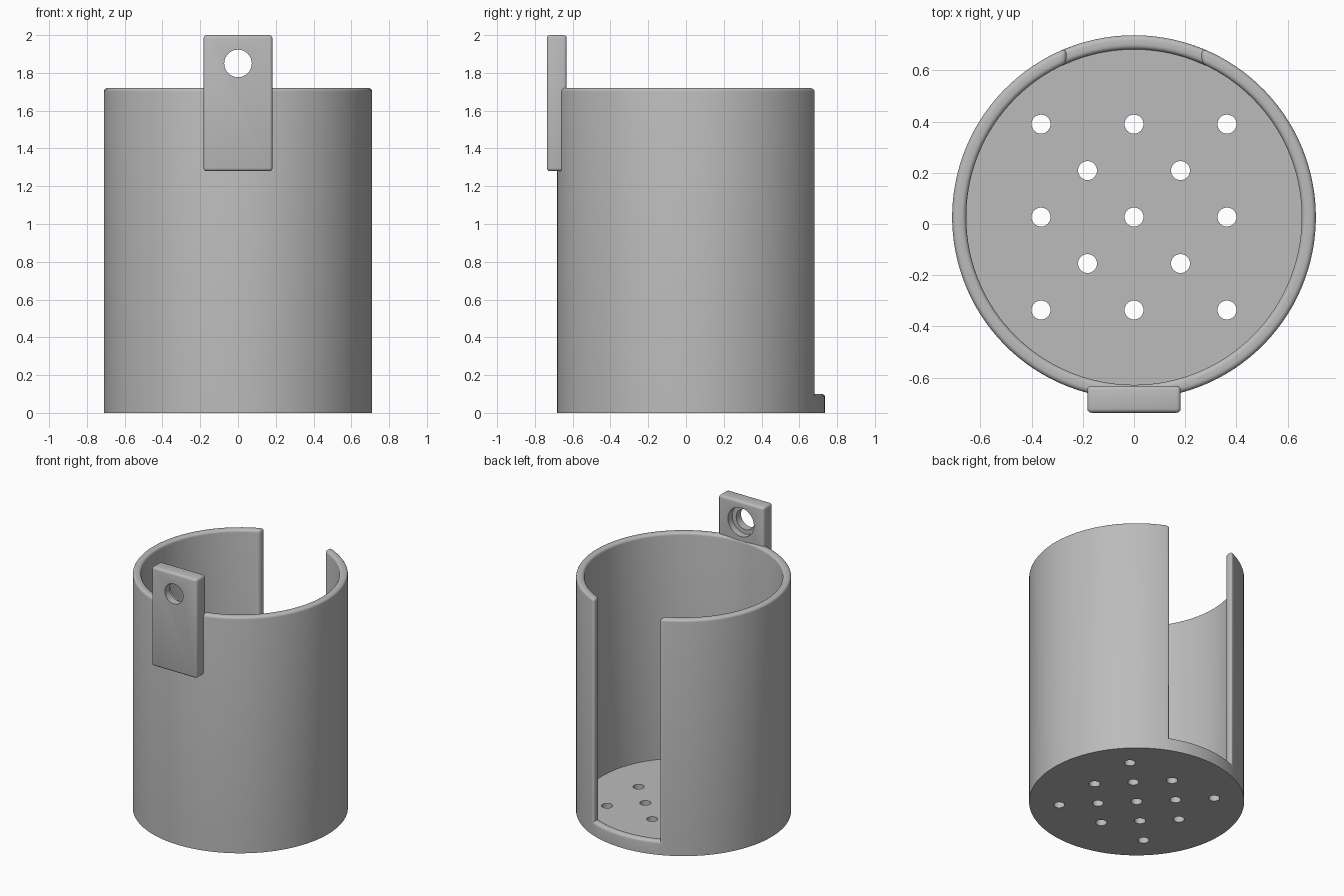
import bpy, bmesh, math
from mathutils import Matrix, Vector

if "Cube" in bpy.data.objects:
    bpy.data.objects.remove(bpy.data.objects["Cube"])

CY = 0.027                      # cup axis y
RO, RI = 0.71, 0.655            # outer and inner radius
FLOOR, LIP, TOP = 0.078, 0.10, 1.72
SLOT = 0.264                    # half width of the back opening
WALL_N, SLOT_N = 104, 14        # columns around the wall and the opening

grey = bpy.data.materials.new("grey plastic")
grey.diffuse_color = (0.5, 0.5, 0.5, 1)
grey.use_nodes = True
grey.node_tree.nodes["Principled BSDF"].inputs["Base Color"].default_value = grey.diffuse_color


def make_object(name, bm):
    bmesh.ops.recalc_face_normals(bm, faces=bm.faces[:])
    me = bpy.data.meshes.new(name)
    bm.to_mesh(me)
    bm.free()
    ob = bpy.data.objects.new(name, me)
    bpy.context.collection.objects.link(ob)
    me.materials.append(grey)
    return ob


def cylinders(name, items):
    """Cutter made of cylinders: (centre, radius, length, rotation)."""
    bm = bmesh.new()
    for c, r, length, rot in items:
        bmesh.ops.create_cone(bm, cap_ends=True, segments=32, radius1=r, radius2=r,
                              depth=length, matrix=Matrix.Translation(c) @ rot)
    ob = make_object(name, bm)
    ob.hide_render = True
    return ob


def activate(ob):
    bpy.ops.object.select_all(action='DESELECT')
    ob.select_set(True)
    bpy.context.view_layer.objects.active = ob


def cut(ob, cutter):
    m = ob.modifiers.new("cut", 'BOOLEAN')
    m.operation, m.solver, m.object = 'DIFFERENCE', 'EXACT', cutter
    activate(ob)
    bpy.ops.object.modifier_apply(modifier=m.name)
    bpy.data.objects.remove(cutter)


def smooth(ob):
    activate(ob)
    bpy.ops.object.shade_smooth_by_angle(angle=math.radians(35))


def column_angles(r):
    a = math.asin(SLOT / r)
    wall = [a + (2 * math.pi - 2 * a) * i / WALL_N for i in range(WALL_N)]
    slot = [-a + 2 * a * i / SLOT_N for i in range(SLOT_N)]
    return wall + slot


# Cup: wall with a parallel-sided opening at the back above a low lip
bm = bmesh.new()
N = WALL_N + SLOT_N


def ring(r, z, wall_only=False):
    angles = column_angles(r)[:WALL_N + 1 if wall_only else N]
    return [bm.verts.new((r * math.sin(t), CY + r * math.cos(t), z)) for t in angles]


o0, o1, o2 = ring(RO, 0), ring(RO, LIP), ring(RO, TOP, True)
i0, i1, i2 = ring(RI, FLOOR), ring(RI, LIP), ring(RI, TOP, True)
for k in range(N):
    j = (k + 1) % N
    bm.faces.new((o0[k], o0[j], o1[j], o1[k]))
    bm.faces.new((i0[k], i1[k], i1[j], i0[j]))
    if k < WALL_N:
        bm.faces.new((o1[k], o1[j], o2[j], o2[k]))
        bm.faces.new((i1[k], i2[k], i2[j], i1[j]))
        bm.faces.new((o2[k], o2[j], i2[j], i2[k]))
    else:
        bm.faces.new((o1[k], o1[j], i1[j], i1[k]))
for k in (0, WALL_N):
    bm.faces.new((o1[k], o2[k], i2[k], i1[k]))
bm.faces.new(o0)
bm.faces.new(i0)
bmesh.ops.recalc_face_normals(bm, faces=bm.faces[:])

# Round the rim, the opening and the lip (convex sharp edges above the floor)
rounded = [e for e in bm.edges
           if min(v.co.z for v in e.verts) > FLOOR + 0.01
           and e.calc_face_angle_signed() > math.radians(40)]
bmesh.ops.bevel(bm, geom=rounded, offset=0.019, offset_type='OFFSET', segments=4,
                profile=0.5, affect='EDGES', clamp_overlap=True)
cup = make_object("cup", bm)

# Drain holes: square grid plus the points between
P = 0.363
spots = [(x * P, y * P) for x in (-1, 0, 1) for y in (-1, 0, 1)]
spots += [(x * P / 2, y * P / 2) for x in (-1, 1) for y in (-1, 1)]
cut(cup, cylinders("drain_cutter", [(Vector((x, CY + y, 0.05)), 0.037, 0.3, Matrix())
                                    for x, y in spots]))
smooth(cup)

# Hanging tab on the front, with a stepped screw hole
Y0, Y1, Z0, Z1 = -0.737, -0.632, 1.28, 2.0
bm = bmesh.new()
bmesh.ops.create_cube(bm, size=1, matrix=Matrix.Translation((0, (Y0 + Y1) / 2, (Z0 + Z1) / 2))
                      @ Matrix.Diagonal((0.365, Y1 - Y0, Z1 - Z0, 1)))
bmesh.ops.bevel(bm, geom=bm.edges[:], offset=0.016, offset_type='OFFSET', segments=3,
                profile=0.5, affect='EDGES')
tab = make_object("hanging_tab", bm)
turn = Matrix.Rotation(math.pi / 2, 4, 'X')
cut(tab, cylinders("screw_cutter", [(Vector((0, -0.68, 1.85)), 0.073, 0.4, turn)]))
cut(tab, cylinders("recess_cutter", [(Vector((0, Y1 + 0.05, 1.85)), 0.105, 0.2, turn)]))
smooth(tab)
